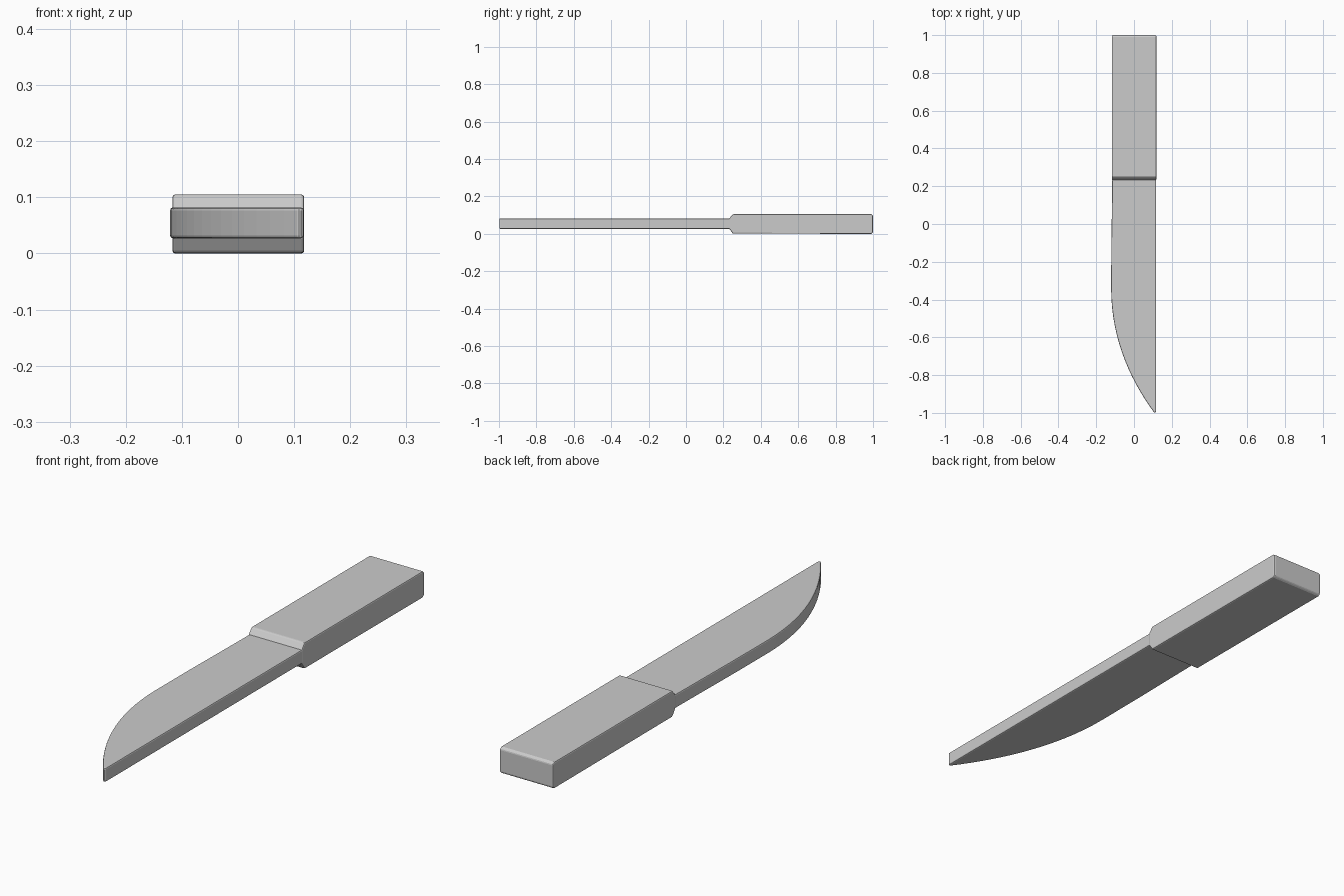
import bpy, bmesh
from mathutils import Vector
from mathutils.geometry import interpolate_bezier

if "Cube" in bpy.data.objects:
    bpy.data.objects.remove(bpy.data.objects["Cube"])


def prism(name, outline, direction, bevel):
    """Extrude a closed outline along a direction and soften its edges."""
    bm = bmesh.new()
    face = bm.faces.new([bm.verts.new(p) for p in outline])
    ext = bmesh.ops.extrude_face_region(bm, geom=[face])
    verts = [g for g in ext["geom"] if isinstance(g, bmesh.types.BMVert)]
    bmesh.ops.translate(bm, verts=verts, vec=direction)
    bmesh.ops.recalc_face_normals(bm, faces=bm.faces)
    mesh = bpy.data.meshes.new(name)
    bm.to_mesh(mesh)
    bm.free()
    obj = bpy.data.objects.new(name, mesh)
    bpy.context.collection.objects.link(obj)
    mod = obj.modifiers.new("edge_softening", 'BEVEL')
    mod.width = bevel
    mod.segments = 2
    mod.limit_method = 'ANGLE'
    mod.angle_limit = 0.6
    return obj


# Handle: side profile with a sloped shoulder, extruded across x
profile = [(0.23, 0.03), (0.25, 0.001), (0.99, 0.0), (1.0, 0.006),
           (1.0, 0.099), (0.99, 0.105), (0.25, 0.105), (0.23, 0.08)]
prism("handle", [(-0.117, y, z) for y, z in profile], (0.235, 0, 0), 0.005)

# Blade: straight spine on +x, curved cutting edge on -x, extruded up z
curve = interpolate_bezier(Vector((-0.121, -0.34, 0)), Vector((-0.121, -0.60, 0)),
                           Vector((-0.025, -0.82, 0)), Vector((0.108, -1.0, 0)), 16)
outline = [(0.117, 0.24), (-0.115, 0.24), (-0.117, 0.08), (-0.12, -0.12)]
outline += [(p.x, p.y) for p in curve] + [(0.117, -0.995)]
prism("blade", [(x, y, 0.027) for x, y in outline], (0, 0, 0.055), 0.005)
